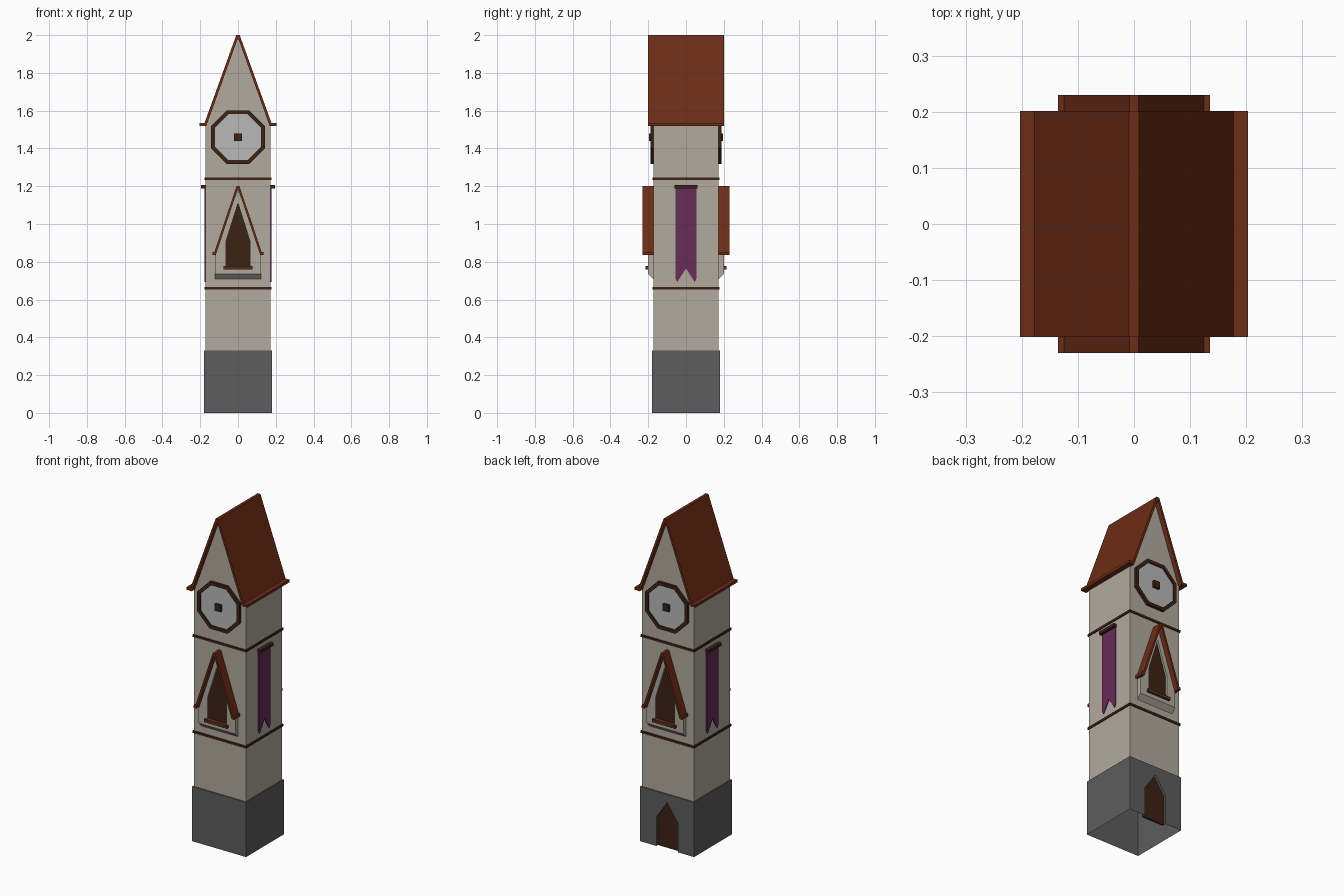
import bpy, bmesh, math

if "Cube" in bpy.data.objects:
    bpy.data.objects.remove(bpy.data.objects["Cube"])


def material(name, r, g, b):
    m = bpy.data.materials.new(name)
    m.diffuse_color = (r, g, b, 1)
    m.use_nodes = True
    m.node_tree.nodes["Principled BSDF"].inputs["Base Color"].default_value = m.diffuse_color
    return m


PLASTER = material("plaster", 0.44, 0.40, 0.34)
STONE = material("stone", 0.11, 0.11, 0.11)
TILE = material("roof_tile", 0.15, 0.026, 0.008)
WOOD = material("dark_wood", 0.045, 0.016, 0.007)
TRIM = material("trim_wood", 0.09, 0.030, 0.012)
CLOTH = material("cloth", 0.14, 0.025, 0.10)
DIAL = material("dial", 0.48, 0.48, 0.49)


def prism(name, pts, a, b, mat, axis="y"):
    """Extrude a (horizontal, z) profile from a to b along an axis."""
    bm = bmesh.new()
    place = (lambda u, v, t: (u, t, v)) if axis == "y" else (lambda u, v, t: (t, u, v))
    lo = [bm.verts.new(place(u, v, a)) for u, v in pts]
    hi = [bm.verts.new(place(u, v, b)) for u, v in pts]
    bm.faces.new(lo)
    bm.faces.new(hi)
    n = len(pts)
    for i in range(n):
        j = (i + 1) % n
        bm.faces.new((lo[i], lo[j], hi[j], hi[i]))
    bmesh.ops.recalc_face_normals(bm, faces=bm.faces)
    me = bpy.data.meshes.new(name)
    bm.to_mesh(me)
    bm.free()
    me.materials.append(mat)
    ob = bpy.data.objects.new(name, me)
    bpy.context.collection.objects.link(ob)
    return ob


def box(name, x, y, z0, z1, mat):
    return prism(name, [(x[0], z0), (x[1], z0), (x[1], z1), (x[0], z1)], y[0], y[1], mat)


def sym(half):
    return half + [(-u, v) for u, v in reversed(half)]


def pointed(w, z0, shoulder, top):
    return [(-w, z0), (w, z0), (w, shoulder), (0, top), (-w, shoulder)]


def octagon(apothem, cz):
    r = apothem / math.cos(math.pi / 8)
    return [(r * math.cos(math.pi / 8 + i * math.pi / 4),
             cz + r * math.sin(math.pi / 8 + i * math.pi / 4)) for i in range(8)]


def cut(ob, cutter):
    mod = ob.modifiers.new("cut", "BOOLEAN")
    mod.operation, mod.solver, mod.object = "DIFFERENCE", "EXACT", cutter
    bpy.context.view_layer.objects.active = ob
    bpy.ops.object.modifier_apply(modifier=mod.name)
    bpy.data.objects.remove(cutter)


# stone base, open underneath, with a recessed door at the back
base = box("stone_base", (-0.18, 0.18), (-0.18, 0.18), 0, 0.33, STONE)
cut(base, prism("door_cutter", pointed(0.072, -0.1, 0.175, 0.28), 0.16, 0.3, STONE))
bm = bmesh.new()
bm.from_mesh(base.data)
bmesh.ops.delete(bm, geom=[f for f in bm.faces if all(v.co.z < 0.001 for v in f.verts)],
                 context="FACES_ONLY")
bm.to_mesh(base.data)
bm.free()
prism("door", pointed(0.072, 0, 0.175, 0.28), 0.155, 0.165, WOOD)

# tower walls with gable, and bands
prism("tower_walls", pointed(0.173, 0.33, 1.53, 1.985), -0.173, 0.173, PLASTER)
for z in (0.66, 1.24):
    box("wall_band", (-0.178, 0.178), (-0.178, 0.178), z - 0.007, z + 0.007, WOOD)

# main roof with flared eaves
prism("main_roof", sym([(0.009, 2.0), (0.177, 1.535), (0.203, 1.535), (0.203, 1.519),
                        (0.168, 1.519), (0.003, 1.978)]), -0.201, 0.201, TILE)

# front and back: window bay and clock
for s, side in ((-1, "front"), (1, "back")):
    bay = prism(side + "_window_bay", pointed(0.122, 0.705, 0.84, 1.185),
                s * 0.17, s * 0.2, PLASTER)
    for v in bay.data.vertices:
        if abs(v.co.y) > 0.19 and v.co.z < 0.72:
            v.co.z = 0.735
    cut(bay, prism("window_cutter", pointed(0.063, 0.77, 0.91, 1.11),
                   s * 0.187, s * 0.3, PLASTER))
    prism(side + "_window", pointed(0.063, 0.77, 0.91, 1.11), s * 0.18, s * 0.189, WOOD)
    box(side + "_sill", (-0.077, 0.077), sorted((s * 0.185, s * 0.214)), 0.759, 0.777, TRIM)
    prism(side + "_bay_roof", sym([(0.008, 1.2), (0.125, 0.852), (0.135, 0.852),
                                   (0.135, 0.835), (0.118, 0.835), (0.003, 1.18)]),
          s * 0.17, s * 0.23, TILE)
    ring = prism(side + "_clock_frame", octagon(0.142, 1.46), s * 0.17, s * 0.187, WOOD)
    cut(ring, prism("clock_cutter", octagon(0.122, 1.46), s * 0.1, s * 0.3, WOOD))
    prism(side + "_clock_face", octagon(0.124, 1.46), s * 0.17, s * 0.18, DIAL)
    box(side + "_clock_hub", (-0.02, 0.02), sorted((s * 0.175, s * 0.196)), 1.44, 1.48, WOOD)

# side banners hanging from rods
for s, side in ((-1, "left"), (1, "right")):
    box(side + "_banner_rod", sorted((s * 0.17, s * 0.195)), (-0.061, 0.061), 1.188, 1.206, WOOD)
    prism(side + "_banner", [(-0.055, 1.19), (0.055, 1.19), (0.055, 0.71), (0.046, 0.693),
                             (0, 0.765), (-0.046, 0.693), (-0.055, 0.71)],
          s * 0.172, s * 0.178, CLOTH, axis="x")
